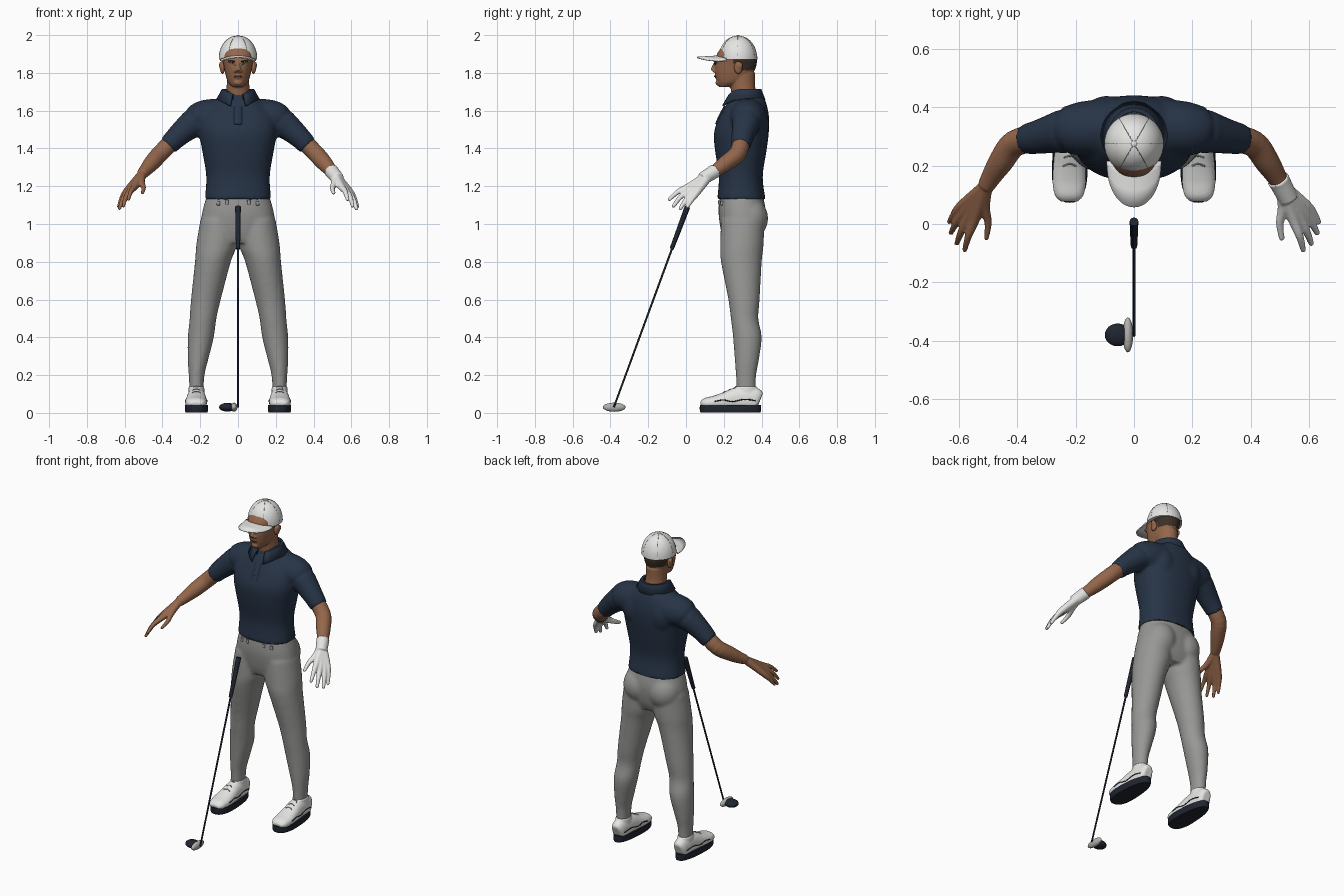
import bpy, bmesh, math
from mathutils import Vector
from mathutils.bvhtree import BVHTree

cube = bpy.data.objects.get("Cube")
if cube:
    bpy.data.objects.remove(cube, do_unlink=True)


def material(name, r, g, b):
    m = bpy.data.materials.new(name)
    m.use_nodes = True
    m.diffuse_color = (r, g, b, 1)
    node = next(n for n in m.node_tree.nodes if n.type == 'BSDF_PRINCIPLED')
    node.inputs["Base Color"].default_value = (r, g, b, 1)
    return m


navy = material("navy cloth", .02, .034, .062)
grey = material("grey cloth", .31, .31, .3)
skin = material("brown skin", .3, .135, .07)
lips = material("lip brown", .2, .075, .05)
hair = material("dark hair", .045, .03, .02)
white = material("white", .78, .78, .76)
dark = material("dark rubber", .014, .018, .03)
metal = material("pale metal", .45, .45, .44)
seam_grey = material("seam grey", .3, .3, .3)


def spline(rings, steps):
    """Catmull-Rom interpolation of ring tuples."""
    rings = [Vector(r if len(r) > 4 else (*r, r[3])) for r in rings]
    out = []
    for i in range(len(rings) - 1):
        a, b, c, d = (rings[max(0, min(len(rings) - 1, i + k))] for k in (-1, 0, 1, 2))
        for k in range(steps):
            t = k / steps
            out.append(b + (c - a) * t / 2 + (a * 2 - b * 5 + c * 4 - d) * t * t / 2
                       + (b * 3 - a - c * 3 + d) * t ** 3 / 2)
    return out + [rings[-1]]


def tube(bm, rings, flat=False, n=24, power=2, side=1, steps=4):
    """Closed loft through rings of (x, y, z, radius, second radius)."""
    path = spline(rings, steps)
    loops = []
    for i, r in enumerate(path):
        t = Vector((0, 0, 1)) if flat else (
            path[min(i + 1, len(path) - 1)].to_3d() - path[max(i - 1, 0)].to_3d()).normalized()
        ref = Vector((1, 0, 0)) if abs(t.x) < .8 else Vector((0, 1, 0))
        u = (ref - t * ref.dot(t)).normalized()
        v = t.cross(u)
        loop = []
        for k in range(n):
            c, s = math.cos(math.tau * k / n), math.sin(math.tau * k / n)
            c, s = (math.copysign(abs(q) ** (2 / power), q) for q in (c, s))
            p = r.to_3d() + u * c * r[3] + v * s * r[4]
            loop.append(bm.verts.new((p.x * side, p.y, p.z)))
        loops.append(loop)
    for a, b in zip(loops, loops[1:]):
        for k in range(n):
            bm.faces.new((a[k], a[k - 1], b[k - 1], b[k]))
    bm.faces.new(loops[0])
    bm.faces.new(loops[-1])


def ball(bm, centre, size):
    made = bmesh.ops.create_uvsphere(bm, u_segments=24, v_segments=16, radius=1)
    for v in made['verts']:
        v.co = Vector(centre) + Vector(a * b for a, b in zip(v.co, size))


def make(name, bm, mat, voxel=0, smooth=3, sharp=50):
    """Finish a part; with a voxel size the overlapping pieces are fused."""
    bmesh.ops.recalc_face_normals(bm, faces=bm.faces)
    me = bpy.data.meshes.new(name)
    bm.to_mesh(me)
    bm.free()
    ob = bpy.data.objects.new(name, me)
    bpy.context.collection.objects.link(ob)
    if voxel:
        fuse = ob.modifiers.new("fuse", 'REMESH')
        fuse.mode, fuse.voxel_size = 'VOXEL', voxel
        soft = ob.modifiers.new("soft", 'SMOOTH')
        soft.factor, soft.iterations = .5, smooth
        dg = bpy.context.evaluated_depsgraph_get()
        ob.data = bpy.data.meshes.new_from_object(ob.evaluated_get(dg))
        ob.modifiers.clear()
    ob.data.materials.clear()
    ob.data.materials.append(mat)
    ob.data.shade_smooth()
    ob.data.set_sharp_from_angle(angle=math.radians(sharp))
    return ob


def surface(ob):
    return BVHTree.FromPolygons([v.co for v in ob.data.vertices],
                                [p.vertices[:] for p in ob.data.polygons])


def line(name, tree, points, mat, ru, rv=None, n=8, steps=4):
    """Thin strip laid on a surface along a few points."""
    bm = bmesh.new()
    pts = [tree.find_nearest(p.to_3d())[0] for p in spline([(*p, ru) for p in points], steps)]
    tube(bm, [(*p, ru, rv or ru) for p in pts], n=n, steps=1)
    return make(name, bm, mat)


# Shirt: torso and both sleeves
bm = bmesh.new()
tube(bm, [(0, .293, 1.13, .176, .128), (0, .29, 1.25, .168, .116), (0, .29, 1.38, .188, .135),
          (0, .293, 1.48, .205, .145), (0, .307, 1.56, .2, .133), (0, .32, 1.63, .15, .108),
          (0, .325, 1.675, .09, .085), (0, .32, 1.7, .07, .075)], flat=True, power=2.3, n=40)
for s in (1, -1):
    tube(bm, [(.1, .33, 1.565, .1), (.19, .325, 1.56, .092), (.255, .315, 1.52, .073),
              (.32, .3, 1.465, .06), (.372, .29, 1.412, .052)], side=s)
    ball(bm, (s * .095, .36, 1.53), (.08, .08, .11))
shirt = make("shirt", bm, navy, .011, 4)
shirt_skin = surface(shirt)
line("placket", shirt_skin, [(0, .18, 1.64), (0, .15, 1.59), (0, .14, 1.535)], navy, .02, .007)
for z in (1.61, 1.57):
    line("button", shirt_skin, [(-.003, .13, z), (.003, .13, z)], dark, .008)

# Collar: folded band, open at the front
bm = bmesh.new()
rows = []
for k in range(33):
    a = math.radians(20 + 10 * k)
    front = max(0, math.cos(a)) ** 3
    rows.append([bm.verts.new((w * math.sin(a), .308 - d * math.cos(a), z)) for w, d, z in (
        (.07, .075, 1.665 - .01 * front), (.07, .076, 1.715 - .035 * front),
        (.085, .09, 1.715 - .04 * front), (.115, .112 + .015 * front, 1.66 - .04 * front))])
for a, b in zip(rows, rows[1:]):
    for k in range(3):
        bm.faces.new((a[k], a[k + 1], b[k + 1], b[k]))
collar = make("collar", bm, navy)
collar.modifiers.new("cloth", 'SOLIDIFY').thickness = .008

# Trousers
bm = bmesh.new()
tube(bm, [(0, .293, 1.15, .165, .115), (0, .297, 1.06, .19, .125), (0, .298, .96, .2, .112),
          (0, .295, .9, .19, .09)], flat=True, power=2.3, n=40)
for s in (1, -1):
    tube(bm, [(.1, .3, 1.02, .1, .115), (.113, .296, .89, .108, .115), (.133, .293, .8, .095, .108),
              (.17, .307, .6, .079, .083), (.185, .31, .5, .071, .073), (.197, .325, .4, .069, .076),
              (.212, .322, .28, .054, .064), (.219, .318, .2, .042, .054),
              (.22, .318, .1, .036, .05)], flat=True, side=s)
    ball(bm, (s * .088, .335, 1.03), (.1, .1, .11))
trousers = make("trousers", bm, grey, .011, 3)
for x in (-.14, -.07, .07, .14):
    line("belt_loop", surface(trousers), [(x, .1, 1.135), (x, .1, 1.11)], grey, .009)

# Arms, bare right hand and gloved left hand
fingers = {
    "index": [(.545, .02, 1.2), (.567, -.04, 1.172), (.58, -.088, 1.13)],
    "middle": [(.563, .03, 1.187), (.592, -.027, 1.145), (.607, -.066, 1.095)],
    "ring": [(.578, .045, 1.178), (.61, .002, 1.13), (.627, -.03, 1.082)],
    "little": [(.59, .062, 1.173), (.618, .03, 1.128), (.632, .008, 1.093)],
    "thumb": [(.512, .06, 1.222), (.5, .005, 1.192), (.506, -.048, 1.165)]}
wrist = (.508, .128, 1.265)


def hand(bm, s, extra=0):
    for path in fingers.values():
        radii = [r + extra for r in (.024, .019, .013, .009)]
        tube(bm, [(*p, r) for p, r in zip([wrist] + path, radii)], side=s, n=12)
        ball(bm, (s * path[-1][0], *path[-1][1:]), [radii[-1]] * 3)


for s, label in ((1, "left"), (-1, "right")):
    bm = bmesh.new()
    tube(bm, [(.33, .297, 1.455, .046), (.41, .275, 1.375, .046), (.455, .215, 1.325, .043),
              (.487, .165, 1.288, .035), (*wrist, .029)], side=s)
    if s < 0:
        hand(bm, s)
    make(label + "_arm", bm, skin, .005)
bm = bmesh.new()
hand(bm, 1, .001)
tube(bm, [(.493, .155, 1.282, .039), (.503, .137, 1.27, .037), (.53, .085, 1.238, .034)])
make("left_glove", bm, white, .005)

# Head and neck, hair coloured by position
bm = bmesh.new()
tube(bm, [(0, .315, 1.64, .066), (0, .3, 1.73, .06, .066), (0, .295, 1.8, .06, .072)], flat=True)
tube(bm, [(0, .205, 1.725, .028, .03), (0, .235, 1.75, .052, .07), (0, .252, 1.79, .066, .097),
          (0, .262, 1.84, .076, .111), (0, .268, 1.9, .085, .104), (0, .27, 1.95, .06, .07)],
     flat=True, power=2.2, n=32)
tube(bm, [(0, .16, 1.86, .009), (0, .149, 1.835, .011), (0, .143, 1.812, .016, .014)], n=12)
for s in (1, -1):
    ball(bm, (s * .03, .162, 1.863), (.026, .012, .008))
    ball(bm, (s * .012, .151, 1.81), (.011, .012, .008))
ball(bm, (0, .172, 1.748), (.024, .016, .016))
ball(bm, (0, .163, 1.781), (.022, .012, .011))
head = make("head", bm, skin, .005, 2)
head.data.materials.append(hair)
for p in head.data.polygons:
    c = p.center
    p.material_index = int((c.y > .295 and c.z > 1.815) or (c.y > .25 and c.z > 1.85))
face = surface(head)
line("mouth", face, [(-.024, .15, 1.779), (0, .13, 1.782), (.024, .15, 1.779)], lips, .005, .004)
for s, label in ((1, "left"), (-1, "right")):
    line(label + "_eye", face, [(s * .02, .14, 1.847), (s * .04, .14, 1.847)], white, .004)
    line(label + "_iris", face, [(s * .029, .14, 1.847), (s * .032, .14, 1.847)], dark, .0052)
    line(label + "_brow", face, [(s * .014, .14, 1.863), (s * .032, .14, 1.868),
                                 (s * .052, .15, 1.863)], hair, .0035)
    bm = bmesh.new()
    ball(bm, (s * .082, .277, 1.828), (.014, .023, .034))
    ball(bm, (s * .093, .283, 1.84), (.007, .018, .02))
    make(label + "_ear", bm, skin, .004)

# Cap: dome, button, panel seams and peak
bm = bmesh.new()
dome = []
for k in range(13):
    a = math.pi / 2 * min(k / 12, .98)
    dome.append((0, .275, 1.87 + .126 * math.sin(a), .102 * math.cos(a) ** .9,
                 .103 * math.cos(a) ** .9))
tube(bm, dome, flat=True, n=40, steps=1)
cap = make("cap", bm, white)
bm = bmesh.new()
ball(bm, (0, .275, 1.996), (.01, .01, .004))
make("cap_button", bm, white)
for k in range(6):
    a = math.tau * (k + .5) / 6 + math.pi / 6
    arc = [(.1 * math.cos(a) * math.cos(e), .275 + .1 * math.sin(a) * math.cos(e),
            1.87 + .126 * math.sin(e)) for e in (.15, .6, 1.0, 1.45)]
    line("cap_seam", surface(cap), arc, seam_grey, .0012, n=6)
bm = bmesh.new()
rows = []
for k in range(25):
    a = math.pi * k / 24
    rows.append([bm.verts.new((.094 * math.cos(a), .215 - d * math.sin(a) ** .9,
                               1.895 - .022 * math.cos(a) ** 2 - .01 * (d / .16)))
                 for d in (0, .05, .1, .158)])
for a, b in zip(rows, rows[1:]):
    for k in range(3):
        bm.faces.new((a[k], a[k + 1], b[k + 1], b[k]))
bmesh.ops.remove_doubles(bm, verts=bm.verts, dist=.0001)
peak = make("cap_peak", bm, white)
peak.modifiers.new("thickness", 'SOLIDIFY').thickness = .007

# Shoes: sole, upper, laces and side stripes
for s, label in ((1, "left"), (-1, "right")):
    bm = bmesh.new()
    tube(bm, [(.22, .235, .001, .056, .158), (.22, .235, .012, .06, .162),
              (.22, .235, .042, .06, .162)], flat=True, power=2.5, n=40, side=s)
    for v in bm.verts:
        v.co.x += (v.co.x - s * .22) * (.22 - v.co.y)
    make(label + "_sole", bm, dark)
    bm = bmesh.new()
    tube(bm, [(.222, .078, .045, .03, .012), (.222, .1, .05, .05, .028), (.222, .15, .055, .058, .036),
              (.221, .21, .062, .055, .05), (.22, .27, .072, .049, .064), (.22, .33, .072, .046, .066),
              (.22, .375, .07, .04, .06), (.22, .392, .065, .025, .04)], power=2.3, side=s)
    for v in bm.verts:
        v.co.z = max(v.co.z, .036)
    tube(bm, [(.22, .32, .07, .045, .06), (.22, .318, .142, .041, .056)], flat=True, side=s)
    shoe = make(label + "_shoe", bm, white, .006, 3)
    tree = surface(shoe)
    for y in (.19, .215, .24):
        z = .14 + (y - .19) * .8
        line(label + "_lace", tree, [(s * .19, y, z - .01), (s * .22, y + .004, z),
                                     (s * .25, y, z - .01)], seam_grey, .003)
    for side in (.15, .29):
        line(label + "_stripe", tree, [(s * side, .15, .062), (s * side, .2, .07), (s * side, .25, .058),
                                       (s * side, .31, .072), (s * side, .375, .062)], dark, .003)

# Golf club: grip, shaft, head and face
bm = bmesh.new()
tube(bm, [(0, .008, 1.092, .015), (0, -.03, .99, .0135), (0, -.076, .868, .011)], n=16)
make("club_grip", bm, dark)
bm = bmesh.new()
tube(bm, [(0, -.07, .88, .0055), (0, -.382, .03, .005)], n=12)
make("club_shaft", bm, dark)
bm = bmesh.new()
ball(bm, (-.056, -.38, .03), (.044, .039, .023))
make("club_head", bm, dark)
bm = bmesh.new()
ball(bm, (-.021, -.38, .03), (.018, .06, .024))
make("club_face", bm, metal)
